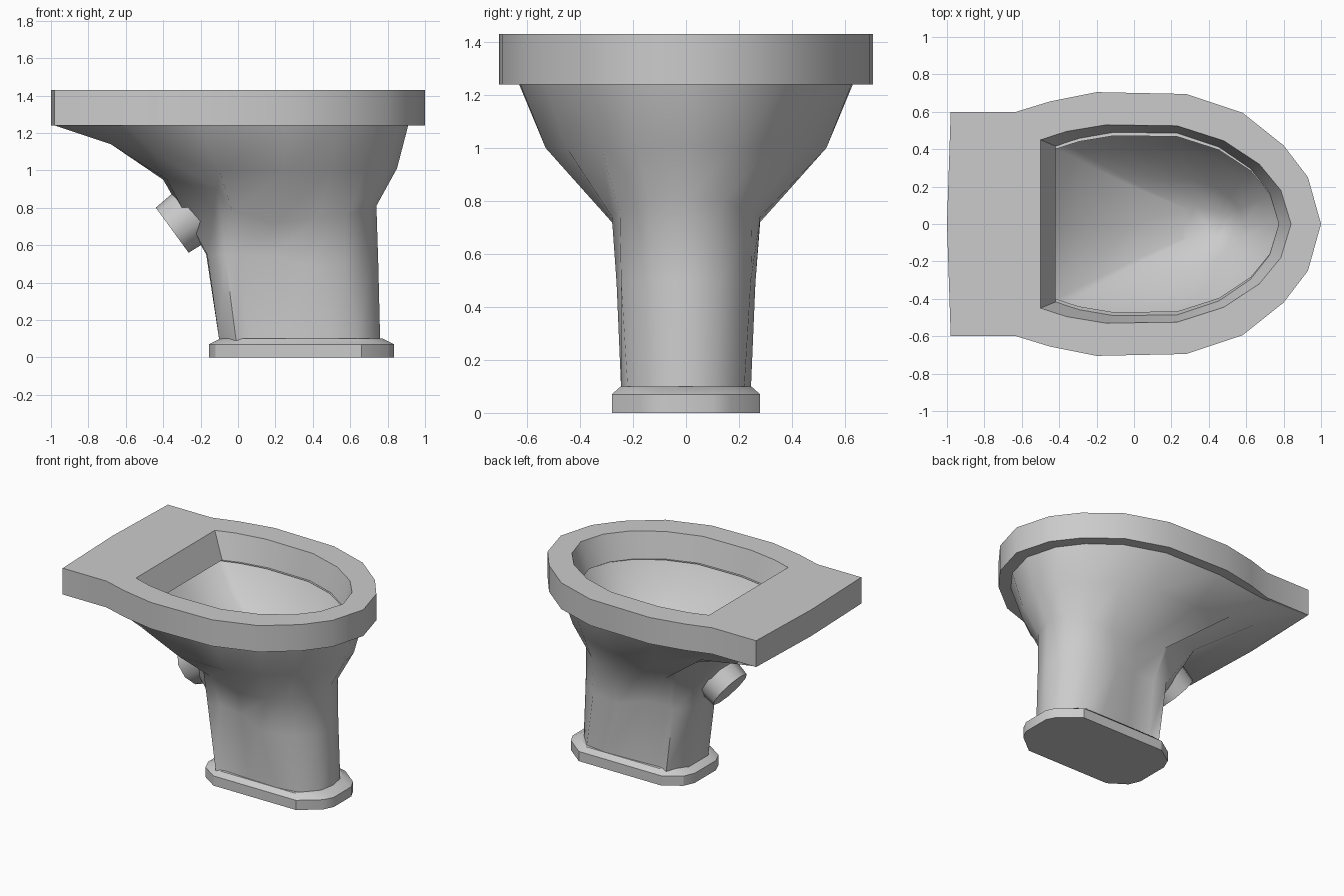
import bpy, bmesh, math
from mathutils import Vector, Matrix

if "Cube" in bpy.data.objects:
    bpy.data.objects.remove(bpy.data.objects["Cube"])


def finish(name, bm, angle):
    bmesh.ops.recalc_face_normals(bm, faces=bm.faces)
    me = bpy.data.meshes.new(name)
    bm.to_mesh(me)
    bm.free()
    ob = bpy.data.objects.new(name, me)
    bpy.context.collection.objects.link(ob)
    bpy.ops.object.select_all(action='DESELECT')
    ob.select_set(True)
    bpy.context.view_layer.objects.active = ob
    bpy.ops.object.shade_smooth_by_angle(angle=math.radians(angle))
    return ob


def loft(name, halves, angle=35, cap_first=False, cap_last=False):
    """Skin half outlines (back centre to front centre), mirrored across y."""
    bm = bmesh.new()
    rings = []
    for h in halves:
        pts = list(h) + [(x, -y, z) for x, y, z in h[-2:0:-1]]
        rings.append([bm.verts.new(p) for p in pts])
    n = len(rings[0])
    for a, b in zip(rings, rings[1:]):
        for i in range(n):
            j = (i + 1) % n
            bm.faces.new((a[i], a[j], b[j], b[i]))
    if cap_first:
        bm.faces.new(rings[0])
    if cap_last:
        bm.faces.new(rings[-1])
    return finish(name, bm, angle)


def ring(outline, z, cx=0, sx=1, sy=1):
    return [(cx + (x - cx) * sx, y * sy, z) for x, y in outline]


# Rim slab with opening
outer = [(-1, 0), (-.98, .6), (-.63, .6), (-.45, .655), (-.2, .705),
         (.28, .695), (.58, .595), (.8, .42), (.93, .25), (1, 0)]
inner = [(-.5, 0), (-.5, .45), (-.43, .473), (-.36, .495), (-.15, .53),
         (.23, .525), (.48, .445), (.67, .32), (.785, .18), (.84, 0)]
loft("rim", [ring(outer, 1.24, 0, .86, .84), ring(outer, 1.24), ring(outer, 1.43),
             ring(inner, 1.43), ring(inner, 1.25, .24, .89, .925)])

# Bowl interior
loft("bowl", [ring(inner, z, c, s, s) for z, c, s in
              [(1.25, .24, .89), (1.245, .24, .95), (1.08, .33, .77),
               (.92, .38, .45), (.8, .42, .17)]], 60, cap_last=True)

# Outer bowl shell flowing down into the recessed pedestal
body = [
    [(-.98, 0, 1.24), (-.98, .59, 1.24), (-.6, .575, 1.24), (-.2, .63, 1.24), (.25, .625, 1.24),
     (.53, .53, 1.24), (.73, .38, 1.24), (.85, .22, 1.24), (.91, 0, 1.24)],
    [(-.68, 0, 1.14), (-.68, .40, 1.14), (-.45, .47, 1.1), (-.1, .53, 1.0), (.25, .53, 1.0),
     (.5, .45, 1.0), (.68, .32, 1.0), (.8, .18, 1.0), (.85, 0, 1.01)],
    [(-.4, 0, .95), (-.38, .16, .95), (-.11, .26, .9), (-.03, .275, .78), (.2, .28, .72),
     (.42, .28, .74), (.58, .25, .76), (.7, .14, .8), (.74, 0, .81)],
    [(-.17, 0, .55), (-.165, .1, .55), (-.07, .245, .55), (.0, .2, .55), (.18, .22, .54),
     (.36, .262, .49), (.57, .245, .5), (.71, .13, .5), (.75, 0, .5)],
    [(-.1, 0, .09), (-.1, .11, .09), (-.01, .24, .09), (.06, .225, .09), (.25, .235, .09),
     (.48, .245, .09), (.64, .22, .09), (.74, .11, .09), (.76, 0, .09)],
]
loft("pedestal", body, 50)

# Foot plate with bevelled top
foot = [(-.155, 0), (-.155, .12), (-.12, .2), (0, .28), (.66, .28),
        (.8, .17), (.835, .1), (.835, 0)]
loft("foot", [ring(foot, 0), ring(foot, .07), ring(foot, .1, .33, .88, .88)],
     30, True, True)

# Angled waste outlet at the back
axis = Vector((-.81, 0, -.59)).normalized()
bm = bmesh.new()
bmesh.ops.create_cone(bm, cap_ends=True, segments=10, radius1=.17, radius2=.149, depth=.26)
rot = axis.to_track_quat('Z', 'Y').to_matrix().to_4x4()
centre = Vector((-.352, 0, .68)) - axis * .13
bm.transform(Matrix.Translation(centre) @ rot)
finish("waste_outlet", bm, 40)
